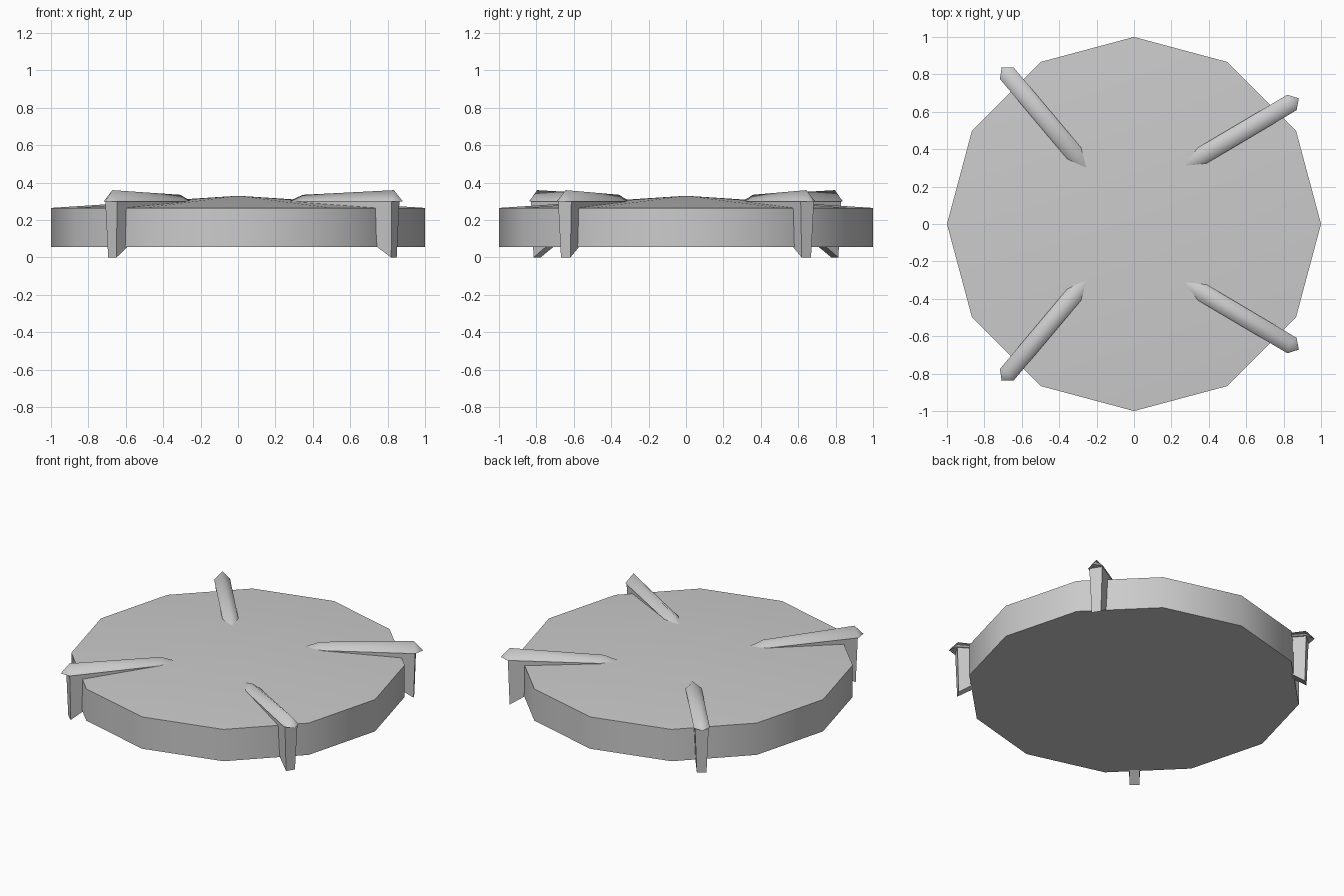
import bpy, bmesh, math
from mathutils import Matrix, Vector

if "Cube" in bpy.data.objects:
    bpy.data.objects.remove(bpy.data.objects["Cube"], do_unlink=True)

stone = bpy.data.materials.new("plain grey")
stone.use_nodes = True
grey = (0.6, 0.6, 0.6, 1)
stone.diffuse_color = grey
stone.node_tree.nodes["Principled BSDF"].inputs["Base Color"].default_value = grey


def finish(name, bm, matrix=Matrix(), sharp=40):
    """Turn a bmesh into a shaded object, keeping edges above the angle sharp."""
    bmesh.ops.transform(bm, matrix=matrix, verts=bm.verts)
    bmesh.ops.recalc_face_normals(bm, faces=bm.faces)
    for f in bm.faces:
        f.smooth = True
    mesh = bpy.data.meshes.new(name)
    bm.to_mesh(mesh)
    bm.free()
    mesh.set_sharp_from_angle(angle=math.radians(sharp))
    mesh.materials.append(stone)
    obj = bpy.data.objects.new(name, mesh)
    bpy.context.collection.objects.link(obj)


def disc():
    """Twelve-sided drum with a shallow conical top."""
    bm = bmesh.new()
    sides = 12
    rings = []
    for z in (0.055, 0.265):
        rings.append([bm.verts.new((math.cos(a), math.sin(a), z))
                      for a in (math.tau * i / sides for i in range(sides))])
    apex = bm.verts.new((0, 0, 0.33))
    low, high = rings
    bm.faces.new(low)
    for i in range(sides):
        j = (i + 1) % sides
        bm.faces.new((low[i], low[j], high[j], high[i]))
        bm.faces.new((high[i], high[j], apex))
    finish("disc", bm)


def cap(name, matrix):
    """Ridged bar, pointed at both ends, running outward along local x."""
    bm = bmesh.new()
    w, z = 0.048, 0.3
    tip, inner_l, outer_l, end, outer_r, inner_r = base = [
        bm.verts.new(c) for c in ((0, 0, z), (0.11, w, z), (0.668, w, z),
                                  (0.71, 0, z), (0.668, -w, z), (0.11, -w, z))]
    ridge_in = bm.verts.new((0.09, 0, 0.335))
    ridge_out = bm.verts.new((0.655, 0, 0.36))
    bm.faces.new(base)
    for a, b in ((inner_l, outer_l), (inner_r, outer_r)):
        bm.faces.new((a, b, ridge_out, ridge_in))
        bm.faces.new((tip, a, ridge_in))
        bm.faces.new((b, end, ridge_out))
    finish(name, bm, matrix, sharp=110)


def bracket(name, matrix):
    """Tapered web under the cap that turns down over the rim as a leg."""
    bm = bmesh.new()
    profile = ((0.1, 0.302), (0.665, 0.302), (0.655, 0),
               (0.57, 0.055), (0.55, 0.24), (0.1, 0.27))
    sides = []
    for s in (-1, 1):
        sides.append([bm.verts.new((x, s * (0.029 + 0.04 * z), z))
                      for x, z in profile])
        bm.faces.new(sides[-1])
    a, b = sides
    for i in range(len(a)):
        j = (i + 1) % len(a)
        bm.faces.new((a[i], a[j], b[j], b[i]))
    finish(name, bm, matrix, sharp=20)


disc()

# Four clamps: two wide-set on the left, two steeper on the right
for side, x, y, angle in (("left", 0.27, 0.31, 30.6), ("right", -0.25, 0.295, 130.1)):
    for end, sign in (("front", -1), ("back", 1)):
        place = (Matrix.Translation(Vector((x, sign * y, 0)))
                 @ Matrix.Rotation(sign * math.radians(angle), 4, "Z"))
        cap(f"{end}_{side}_cap", place)
        bracket(f"{end}_{side}_bracket", place)
